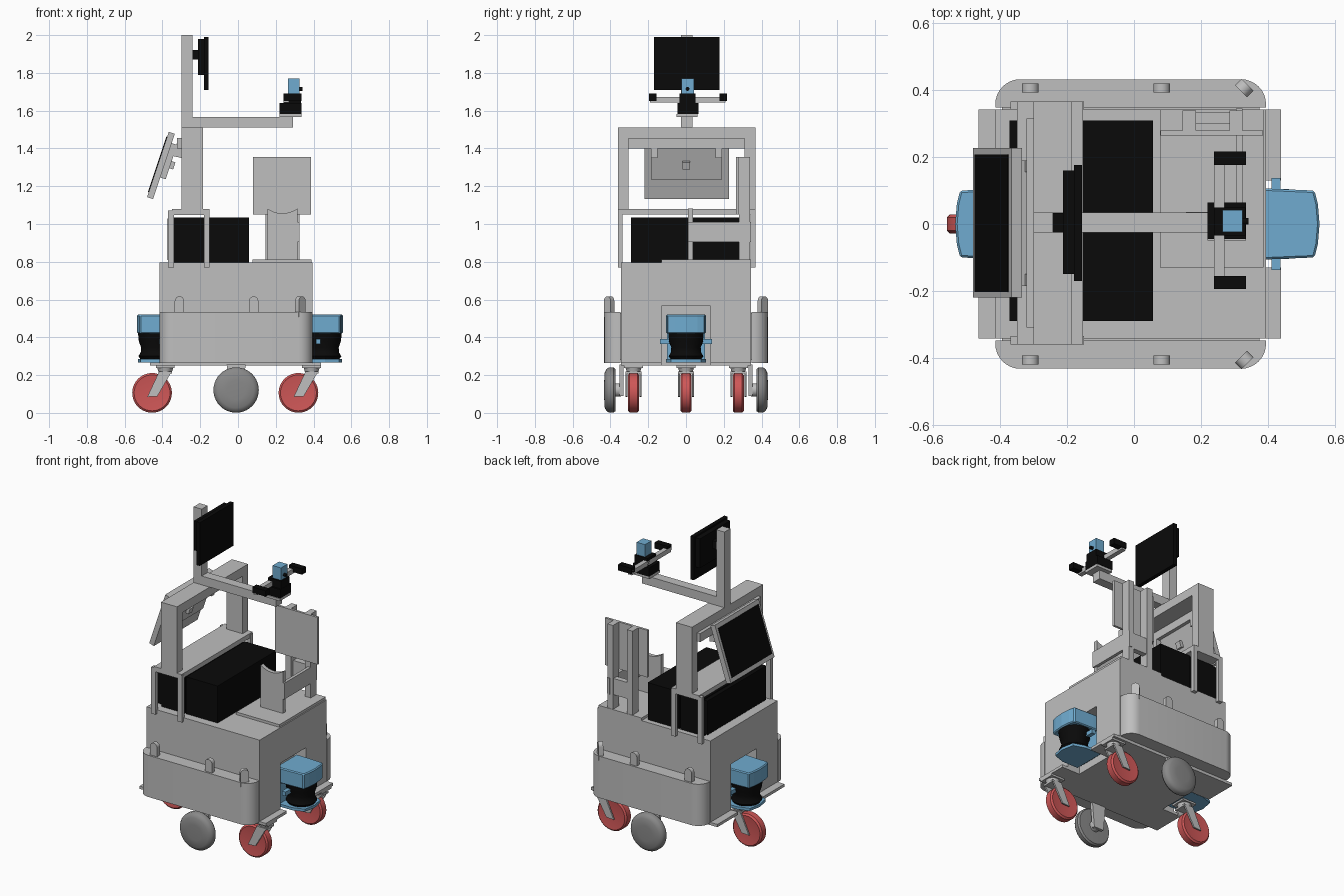
import bpy, bmesh, math
from mathutils import Vector, Matrix

if "Cube" in bpy.data.objects:
    bpy.data.objects.remove(bpy.data.objects["Cube"])


def material(name, r, g, b):
    m = bpy.data.materials.new(name)
    m.diffuse_color = (r, g, b, 1)
    m.use_nodes = True
    m.node_tree.nodes["Principled BSDF"].inputs["Base Color"].default_value = m.diffuse_color
    return m


GREY = material("light grey", 0.52, 0.52, 0.52)
TYRE = material("wheel grey", 0.25, 0.25, 0.25)
BLACK = material("black", 0.003, 0.003, 0.003)
BLUE = material("sensor blue", 0.16, 0.41, 0.63)
RED = material("caster red", 0.62, 0.095, 0.095)


def finish(name, bm, mat, smooth=False):
    bmesh.ops.recalc_face_normals(bm, faces=bm.faces)
    me = bpy.data.meshes.new(name)
    bm.to_mesh(me)
    bm.free()
    me.materials.append(mat)
    ob = bpy.data.objects.new(name, me)
    bpy.context.collection.objects.link(ob)
    if smooth:
        bpy.ops.object.select_all(action='DESELECT')
        ob.select_set(True)
        bpy.context.view_layer.objects.active = ob
        bpy.ops.object.shade_smooth_by_angle(angle=math.radians(35))
    return ob


def box(name, x0, x1, y0, y1, z0, z1, mat=GREY):
    bm = bmesh.new()
    bmesh.ops.create_cube(bm, size=1)
    for v in bm.verts:
        v.co = Vector(((x0 + x1) / 2 + v.co.x * (x1 - x0),
                       (y0 + y1) / 2 + v.co.y * (y1 - y0),
                       (z0 + z1) / 2 + v.co.z * (z1 - z0)))
    return finish(name, bm, mat)


def prism(name, pts, axis, a, b, mat=GREY, smooth=False):
    """Extrude a 2D outline along 'y' (points are x,z), or 'z' (points are x,y)."""
    put = {'y': lambda p, h: (p[0], h, p[1]), 'z': lambda p, h: (p[0], p[1], h)}[axis]
    bm = bmesh.new()
    lo = [bm.verts.new(put(p, a)) for p in pts]
    hi = [bm.verts.new(put(p, b)) for p in pts]
    bm.faces.new(lo)
    bm.faces.new(hi)
    for i in range(len(pts)):
        j = (i + 1) % len(pts)
        bm.faces.new((lo[i], lo[j], hi[j], hi[i]))
    return finish(name, bm, mat, smooth)


def lathe(name, profile, centre, axis, mat, n=40):
    """Spin (radius, height) pairs about the given axis through centre."""
    bm = bmesh.new()
    rings = []
    for r, h in profile:
        ring = []
        for i in range(n):
            t = 2 * math.pi * i / n
            c, s = r * math.cos(t), r * math.sin(t)
            p = {'x': (h, c, s), 'y': (c, h, s), 'z': (c, s, h)}[axis]
            ring.append(bm.verts.new(Vector(centre) + Vector(p)))
        rings.append(ring)
    for a, b in zip(rings, rings[1:]):
        for i in range(n):
            j = (i + 1) % n
            bm.faces.new((a[i], a[j], b[j], b[i]))
    bm.faces.new(rings[0])
    bm.faces.new(rings[-1])
    return finish(name, bm, mat, True)


def arc(cx, cy, r, a0, a1, n=8):
    return [(cx + r * math.cos(math.radians(a0 + (a1 - a0) * i / n)),
             cy + r * math.sin(math.radians(a0 + (a1 - a0) * i / n))) for i in range(n + 1)]


# Chassis: lower part has a sensor recess at each end
X0, X1, Y = -0.415, 0.395, 0.343
prism("lower_body", [(X0, -Y), (X1, -Y), (X1, -.13), (.31, -.13), (.31, .13), (X1, .13), (X1, Y),
                     (X0, Y), (X0, .13), (-.33, .13), (-.33, -.13), (X0, -.13)], 'z', .25, .565)
box("upper_body", X0, X1, -Y, Y, .565, .795)

# Side bumpers with round corners, sensor bumps on their top edge
R = 0.075
for s, side in ((-1, "front"), (1, "back")):
    out = [(X0, Y + .005)] + arc(X0 + R, .433 - R, R, 180, 90) + arc(X1 - R, .433 - R, R, 90, 0) + [(X1, Y + .005)]
    prism(side + "_bumper", [(x, s * y) for x, y in out], 'z', .265, .535, GREY, True)
    box(side + "_bumper_web", X0 + .02, X1 - .02, min(s * .33, s * .36), max(s * .33, s * .36), .28, .53)
    for x, turn in ((-.31, 0), (.083, 0), (.33, -45 * s)):
        prof = [(-.025, -.03), (.025, -.03)] + arc(0, .055, .025, 0, 180)
        ob = prism(side + "_sensor_bump", prof, 'y', -.014, .014, GREY, True)
        ob.location = (x, s * .407, .537)
        ob.rotation_euler.z = math.radians(turn)
    # Ledges at both ends
    for a, b in ((-.465, X0), (X1, .44)):
        box("end_ledge", a, b, min(s * .13, s * Y), max(s * .13, s * Y), .25, .268)

# Scanners at both ends
for s, off, side in ((1, 0, "right"), (-1, .02, "left")):
    X = lambda v: s * v + off
    hood = [(.345, -.106), (.40, -.106), (.54, -.1), (.55, -.06), (.555, 0),
            (.55, .06), (.54, .1), (.40, .106), (.345, .106)]
    hood_ob = prism(side + "_scanner_hood", [(X(x), y) for x, y in hood], 'z', .42, .52, BLUE)
    bev = hood_ob.modifiers.new("bevel", 'BEVEL')
    bev.width = .006
    bev.segments = 1
    lathe(side + "_scanner_core", [(.082, .285), (.092, .30), (.08, .32), (.078, .345), (.09, .38), (.094, .42)],
          (X(.455), 0, 0), 'z', BLACK, 32)
    base = [(.345, -.105), (.46, -.105), (.535, -.08), (.55, 0), (.535, .08), (.46, .105), (.345, .105)]
    prism(side + "_scanner_base", [(X(x), y) for x, y in base], 'z', .268, .285, BLUE)
    back = sorted((X(.325), X(.37)))
    box(side + "_scanner_back", *back, -.1, .1, .285, .42, BLUE)
    for t in (-1, 1):
        bx = sorted((X(.412), X(.438)))
        box(side + "_scanner_pin", *bx, *sorted((t * .085, t * .138)), .365, .392, BLUE)

# Drive wheels with rounded outer tread
for s, side in ((-1, "front"), (1, "back")):
    lathe(side + "_drive_wheel", [(.06, s * .372), (.112, s * .374), (.12, s * .385), (.12, s * .408),
                                  (.112, s * .42), (.095, s * .43), (.05, s * .433)], (-.01, 0, .121), 'y', TYRE)
    lathe(side + "_drive_hub", [(.035, s * .345), (.035, s * .375)], (-.01, 0, .121), 'y', GREY, 24)
    prism(side + "_drive_bracket", [(-.06, .255), (.04, .255), (.025, .09), (-.045, .09)], 'y',
          s * .332, s * .352)

# Trailing casters
for px, y in ((-.355, 0), (.42, -.278), (.42, .277)):
    wx = px - .1
    lathe("caster_wheel", [(.05, -.024), (.095, -.029), (.105, -.02), (.105, .02), (.095, .029), (.05, .024)],
          (wx, y, .106), 'y', RED)
    box("caster_plate", px - .08, px + .02, y - .05, y + .05, .238, .25)
    lathe("caster_swivel", [(.035, .215), (.042, .238)], (px - .03, y, 0), 'z', GREY, 24)
    box("caster_bridge", px - .062, px + .005, y - .042, y + .042, .208, .22)
    for t in (-1, 1):
        prism("caster_fork", [(px - .062, .22), (px + .005, .22), (wx + .028, .088), (wx - .025, .085)],
              'y', y + t * .032, y + t * .042)

# Deck electronics and the frame around them
box("rear_case", -.345, -.178, -.29, .31, .795, 1.035, BLACK)
box("rear_case_cover", -.372, -.345, -.29, .31, .81, 1.03, BLACK)
box("centre_case", -.168, .057, -.29, .31, .795, 1.035, BLACK)
for x in (-.37, -.18):
    for y in (-.36, .342):
        box("frame_post", x, x + .03, y, y + .025, .77, 1.055)
box("frame_top", -.35, -.152, -.36, .367, 1.05, 1.08)
for y in (-.36, .342):
    box("frame_end_rail", -.37, -.15, y, y + .025, 1.048, 1.072)

# Arch, mast and arm
bm_arch = [(-.36, 1.08), (-.36, 1.51), (.367, 1.51), (.367, 1.08),
           (.31, 1.08), (.31, 1.452), (-.305, 1.452), (-.305, 1.08)]
arch = prism("arch", [(y, z) for y, z in bm_arch], 'y', .185, .30)
arch.rotation_euler.z = math.radians(90)
box("mast", -.30, -.242, -.026, .035, 1.51, 2.0)
box("arm", -.242, .292, -.026, .035, 1.51, 1.567)

# Upper display
box("display_panel", -.18, -.155, -.17, .177, 1.71, 1.99, BLACK)
box("display_back", -.212, -.18, -.15, .16, 1.79, 1.98, BLACK)
box("display_mount", -.244, -.21, -.025, .033, 1.87, 1.92, BLACK)

# Camera head
box("head_plate", .22, .335, -.05, .062, 1.567, 1.583)
box("head_motor", .22, .335, -.045, .065, 1.583, 1.64, BLACK)
box("head_crossbar", .24, .27, -.19, .21, 1.642, 1.672)
box("head_turntable", .24, .333, -.035, .05, 1.64, 1.69, BLACK)
for y in (-.195, .177):
    box("side_camera", .24, .335, y, y + .04, 1.652, 1.69, BLACK)
box("head_camera", .265, .325, -.024, .042, 1.69, 1.77, BLUE)
lathe("head_lens", [(.01, .324), (.01, .342)], (0, .008, 1.715), 'x', BLACK, 16)

# Tilted operator screen: local x is depth (negative faces the user), local z runs up it
tilt = Matrix.Translation((-.408, 0, 1.31)) @ Matrix.Rotation(math.atan2(.115, .345), 4, 'Y')
for name, dims, mat in (("screen_body", (-.017, .017, -.22, .228, -.182, .182), GREY),
                        ("screen_glass", (-.021, -.016, -.203, .208, -.155, .155), BLACK),
                        ("screen_back", (.017, .047, -.185, .19, -.062, .13), GREY),
                        ("screen_knob", (.047, .068, -.018, .02, .0, .04), GREY)):
    ob = box(name, *dims, mat)
    ob.matrix_world = tilt
prism("screen_bracket", [(-.345, 1.36), (-.30, 1.35), (-.30, 1.455), (-.315, 1.455)], 'y', -.185, -.15)
prism("screen_bracket", [(-.345, 1.36), (-.30, 1.35), (-.30, 1.455), (-.315, 1.455)], 'y', .155, .19)
box("screen_cross_rail", -.322, -.30, -.31, .315, 1.40, 1.455)

# Holder: base, back panel on two posts, cradle plate with hollow top
box("holder_base", .078, .388, -.13, Y, .795, .812)
box("holder_panel", .08, .386, .265, .28, 1.05, 1.355)
for x in (.145, .285):
    box("holder_post", x, x + .04, .28, .34, .81, 1.355)
box("holder_post_tie", .185, .285, .30, .335, .905, 1.01)
cradle = [(.155, .812), (.315, .812), (.315, 1.082)] + \
    [(.235 + .08 * u, 1.056 + .026 * u * u) for u in (.75, .5, .25, 0, -.25, -.5, -.75)] + [(.155, 1.082)]
prism("cradle_plate", cradle, 'y', .01, .036)
box("cradle_side_bar", .305, .325, .01, .345, .905, 1.01)
